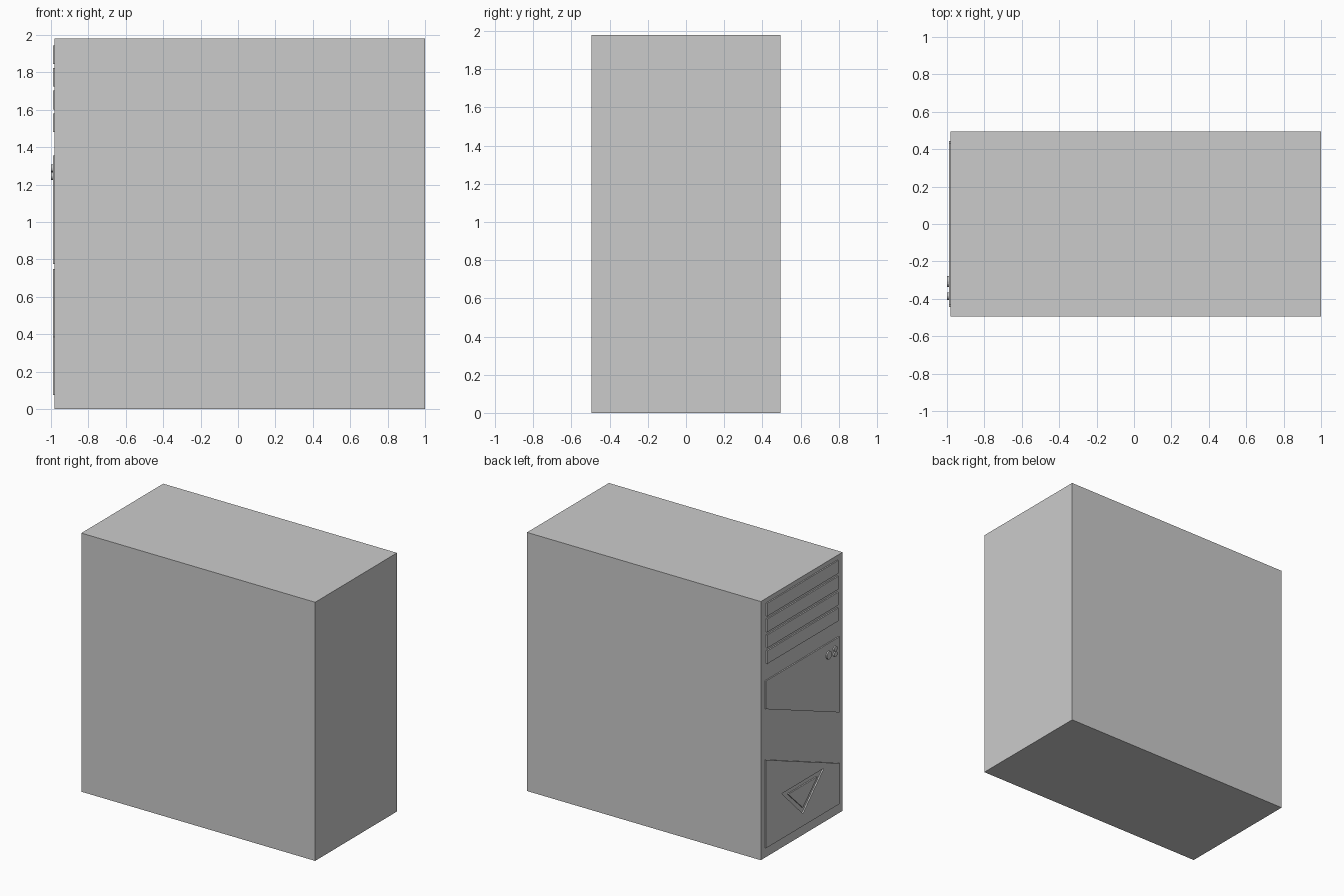
import bpy, bmesh, math

if "Cube" in bpy.data.objects:
    bpy.data.objects.remove(bpy.data.objects["Cube"])

FACE = -0.98      # front plate plane of the case
PANEL = -0.99     # outer face of the raised panels
TIP = -1.0        # outer face of the buttons


def prism(name, profile, x0, x1):
    """Extrude a (y, z) outline along x from x0 to x1."""
    bm = bmesh.new()
    face = bm.faces.new([bm.verts.new((x0, y, z)) for y, z in profile])
    ext = bmesh.ops.extrude_face_region(bm, geom=[face])
    moved = [v for v in ext["geom"] if isinstance(v, bmesh.types.BMVert)]
    bmesh.ops.translate(bm, verts=moved, vec=(x1 - x0, 0, 0))
    bmesh.ops.recalc_face_normals(bm, faces=bm.faces)
    mesh = bpy.data.meshes.new(name)
    bm.to_mesh(mesh)
    bm.free()
    obj = bpy.data.objects.new(name, mesh)
    bpy.context.collection.objects.link(obj)
    return obj


def rect(w, z0, z1):
    return [(-w, z0), (w, z0), (w, z1), (-w, z1)]


def disc(y, z, r, n=16):
    return [(y + r * math.cos(2 * math.pi * i / n),
             z + r * math.sin(2 * math.pi * i / n)) for i in range(n)]


# Case body
prism("case_body", rect(0.495, 0, 1.98), FACE, 1.0)

# Four drive bay covers
for i in range(4):
    z = 1.845 - i * 0.1215
    prism(f"drive_bay_cover_{i + 1}", rect(0.43, z, z + 0.1), FACE, PANEL)

# Slanted upper and lower panels
prism("upper_panel", [(-0.445, 0.775), (0.445, 1.14),
                      (0.445, 1.355), (-0.445, 1.355)], FACE, PANEL)
lower = prism("lower_panel", [(-0.445, 0.075), (0.445, 0.075),
                              (0.445, 0.75), (-0.445, 0.385)], FACE, PANEL)

# Triangular recess in the lower panel with a raised centre
cutter = prism("recess_cutter", [(-0.255, 0.42), (0.255, 0.42), (0, 0.17)],
               FACE + 0.02, PANEL - 0.02)
cutter.hide_render = True
cutter.hide_set(True)
cut = lower.modifiers.new("recess", "BOOLEAN")
cut.operation = "DIFFERENCE"
cut.solver = "EXACT"
cut.object = cutter
prism("triangle_inset", [(-0.178, 0.386), (0.178, 0.386), (0, 0.216)],
      FACE, PANEL)

# Power button and two small buttons
prism("power_button", disc(-0.308, 1.267, 0.03), PANEL, TIP)
for i, z in enumerate((1.287, 1.246)):
    prism(f"small_button_{i + 1}", disc(-0.385, z, 0.02), PANEL, TIP)
